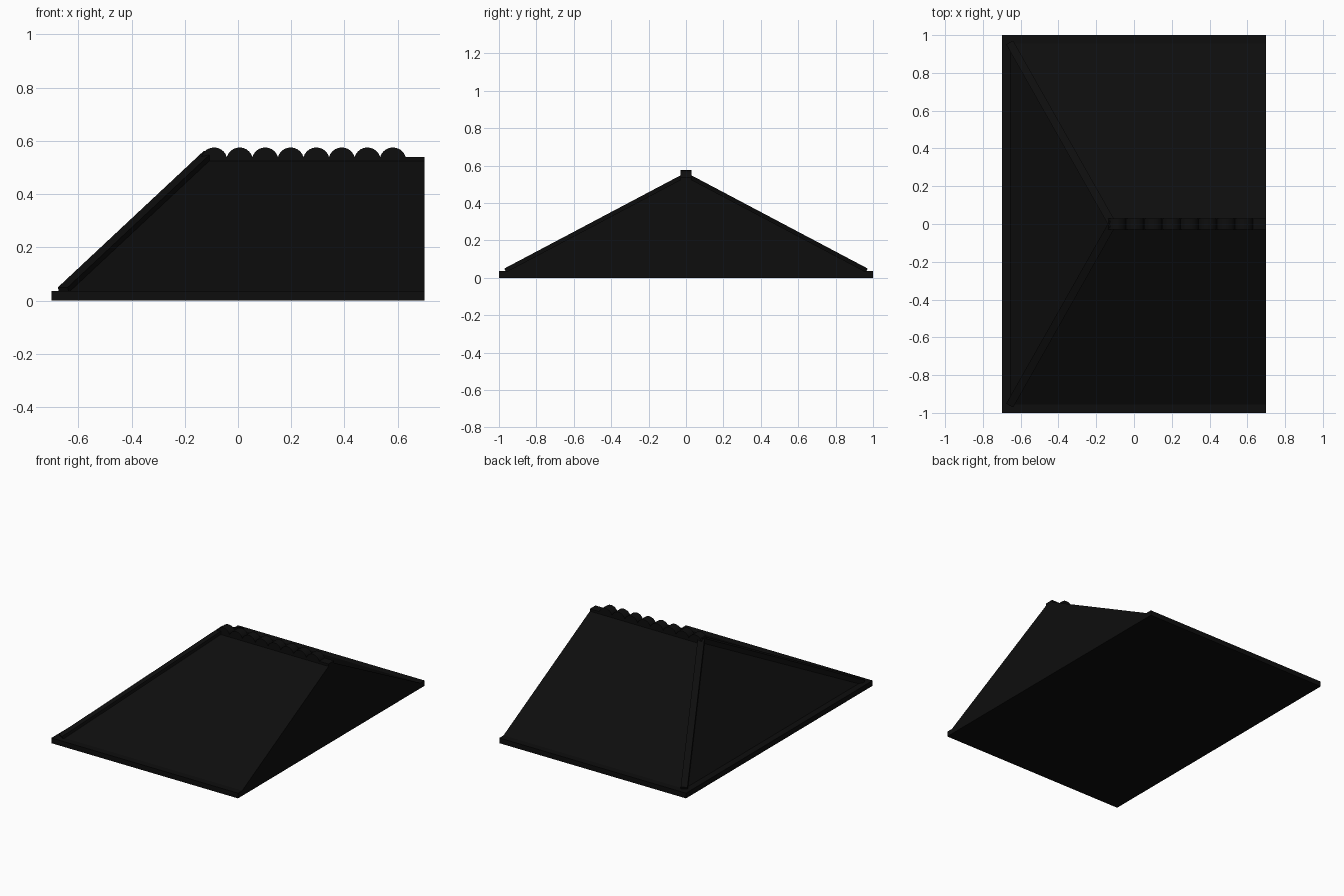
import bpy, bmesh
from math import pi
from mathutils import Matrix, Vector

cube = bpy.data.objects.get("Cube")
if cube:
    bpy.data.objects.remove(cube, do_unlink=True)

black = bpy.data.materials.new("near_black_slate")
black.use_nodes = True
colour = (0.004, 0.004, 0.004, 1)
black.diffuse_color = colour
black.node_tree.nodes["Principled BSDF"].inputs["Base Color"].default_value = colour


def finish(name, bm):
    bmesh.ops.recalc_face_normals(bm, faces=bm.faces[:])
    mesh = bpy.data.meshes.new(name)
    bm.to_mesh(mesh)
    bm.free()
    mesh.materials.append(black)
    obj = bpy.data.objects.new(name, mesh)
    bpy.context.collection.objects.link(obj)
    return obj


def box(name, size, matrix):
    bm = bmesh.new()
    bmesh.ops.create_cube(bm, matrix=matrix @ Matrix.Diagonal((*size, 1)))
    return finish(name, bm)


HALF_X, HALF_Y, EAVE, RIDGE = 0.7, 1.0, 0.035, 0.54
HIP_X, FOOT_X, FOOT_Y = -0.115, -0.655, 0.955

# Eaves slab
box("eaves_slab", (2 * HALF_X, 2 * HALF_Y, EAVE), Matrix.Translation((0, 0, EAVE / 2)))

# Roof body: hipped on one end, upright gable on the other
bm = bmesh.new()
corners = [(FOOT_X, -FOOT_Y, EAVE), (HALF_X, -FOOT_Y, EAVE), (HALF_X, FOOT_Y, EAVE),
           (FOOT_X, FOOT_Y, EAVE), (HIP_X, 0, RIDGE), (HALF_X, 0, RIDGE)]
v = [bm.verts.new(c) for c in corners]
for face in ((3, 2, 1, 0), (0, 1, 5, 4), (2, 3, 4, 5), (3, 0, 4), (1, 2, 5)):
    bm.faces.new([v[i] for i in face])
finish("roof_body", bm)

# Hip beams along both sloping corners
for side, label in ((-1, "front"), (1, "back")):
    foot = Vector((FOOT_X, side * FOOT_Y, EAVE))
    top = Vector((HIP_X, 0, RIDGE))
    along = (top - foot).normalized()
    top += along * 0.015
    across = along.cross(Vector((0, 0, 1))).normalized()
    up = across.cross(along)
    frame = Matrix((along, across, up)).transposed().to_4x4()
    frame.translation = (foot + top) / 2
    box(label + "_hip_beam", ((top - foot).length, 0.042, 0.032), frame)

# Ridge bar
box("ridge_bar", (HALF_X - HIP_X, 0.06, 0.04),
    Matrix.Translation(((HALF_X + HIP_X) / 2, 0, RIDGE - 0.02)))

# Row of rounded ridge tiles
for i in range(8):
    bm = bmesh.new()
    place = Matrix.Translation((-0.09 + i * 0.096, 0, 0.525)) @ Matrix.Rotation(pi / 2, 4, "X")
    bmesh.ops.create_cone(bm, cap_ends=True, segments=24, radius1=0.05, radius2=0.05,
                          depth=0.06, matrix=place)
    tile = finish(f"ridge_tile_{i + 1}", bm)
    bpy.ops.object.select_all(action="DESELECT")
    tile.select_set(True)
    bpy.context.view_layer.objects.active = tile
    bpy.ops.object.shade_smooth_by_angle()
